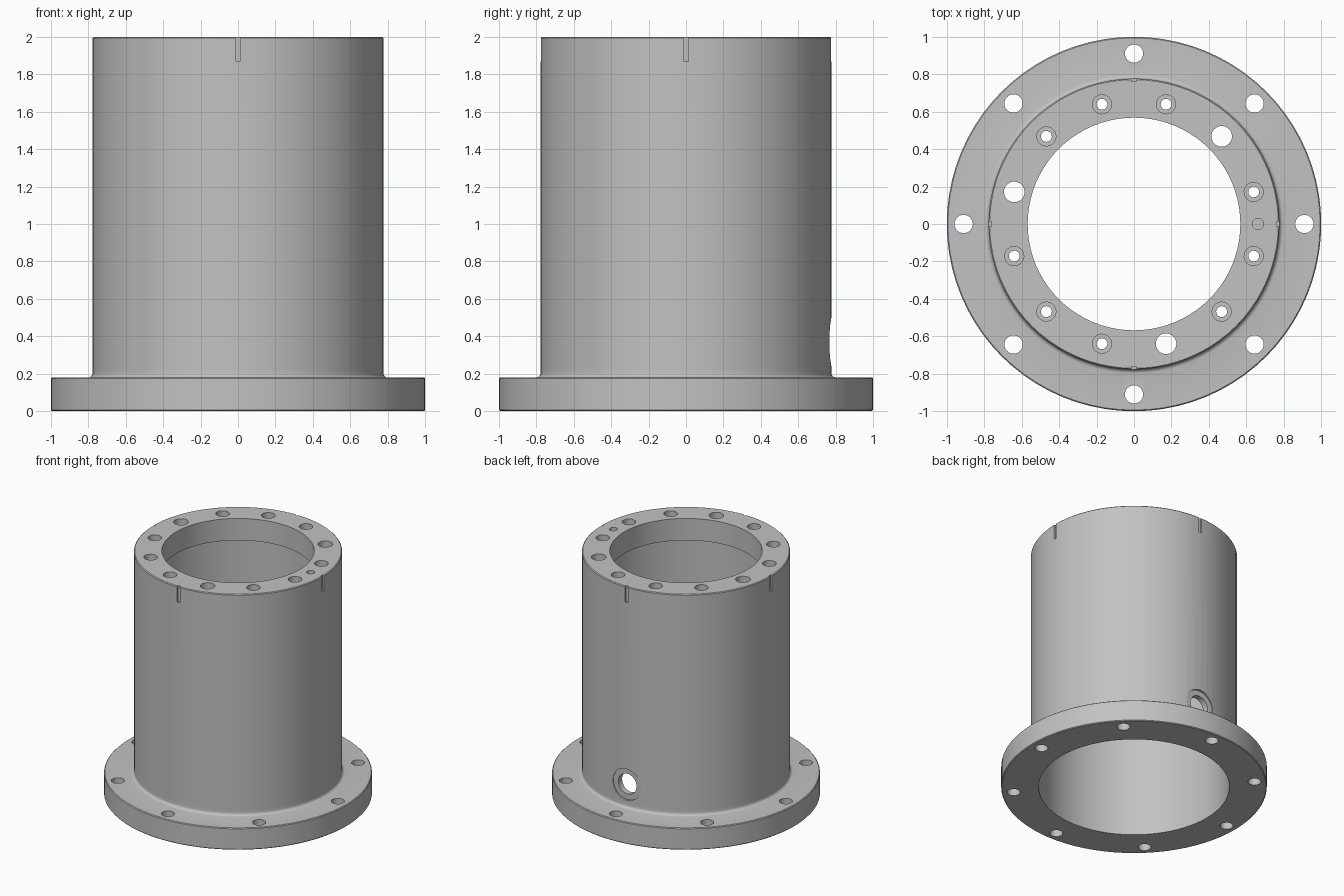
import bpy, bmesh
from math import cos, sin, pi, radians
from mathutils import Matrix, Vector

cube = bpy.data.objects.get("Cube")
if cube:
    bpy.data.objects.remove(cube, do_unlink=True)

metal = bpy.data.materials.new("grey metal")
metal.use_nodes = True
colour = (0.54, 0.54, 0.54, 1)
metal.diffuse_color = colour
metal.node_tree.nodes["Principled BSDF"].inputs["Base Color"].default_value = colour


def lathe(bm, profile, segments, matrix=Matrix()):
    """Revolve a closed (radius, height) profile around z, then place it."""
    rings = []
    for i in range(segments):
        a = 2 * pi * i / segments
        rings.append([bm.verts.new(matrix @ Vector((r * cos(a), r * sin(a), z)))
                      for r, z in profile])
    n = len(profile)
    for i in range(segments):
        one, two = rings[i], rings[(i + 1) % segments]
        for j in range(n):
            k = (j + 1) % n
            if profile[j][0] == 0 and profile[k][0] == 0:
                continue
            bm.faces.new((one[j], two[j], two[k], one[k]))


def make_object(name, bm):
    bmesh.ops.remove_doubles(bm, verts=bm.verts, dist=1e-5)
    bmesh.ops.dissolve_degenerate(bm, edges=bm.edges, dist=1e-6)
    bmesh.ops.recalc_face_normals(bm, faces=bm.faces)
    mesh = bpy.data.meshes.new(name)
    bm.to_mesh(mesh)
    bm.free()
    mesh.materials.append(metal)
    obj = bpy.data.objects.new(name, mesh)
    bpy.context.collection.objects.link(obj)
    return obj


def drill(bm, radius, low, high, matrix):
    lathe(bm, [(0, low), (radius, low), (radius, high), (0, high)], 32, matrix)


def around(radius, degrees):
    a = radians(degrees)
    return Matrix.Translation((radius * cos(a), radius * sin(a), 0))


# Dimensions
WALL, BORE, MOUTH = 0.777, 0.718, 0.568
FLANGE, LIP, FILLET, CHAMFER = 0.18, 1.82, 0.022, 0.006

# Flanged sleeve with an inward lip at the top
fillet = [(WALL + FILLET * (1 - cos(t * pi / 8)),
           FLANGE + FILLET * (1 - sin(t * pi / 8))) for t in range(5)]
profile = [(BORE, 0), (1 - CHAMFER, 0), (1, CHAMFER),
           (1, FLANGE - CHAMFER), (1 - CHAMFER, FLANGE)]
profile += fillet[::-1]
profile += [(WALL, FLANGE + 2 * FILLET), (WALL, 2 - CHAMFER), (WALL - CHAMFER, 2),
            (MOUTH, 2), (MOUTH, LIP), (BORE, LIP)]
bm = bmesh.new()
lathe(bm, profile, 80)
sleeve = make_object("flanged_sleeve", bm)

cuts = bmesh.new()

# Flange bolt holes
for i in range(8):
    drill(cuts, 0.049, -0.1, 0.3, around(0.91, 45 * i))

# Lip holes: every fourth is plain, the rest are counterbored
for i in range(12):
    place = around(0.662, 15 + 30 * i)
    if i % 4 == 1:
        drill(cuts, 0.055, 1.7, 2.1, place)
    else:
        lathe(cuts, [(0, 1.7), (0.029, 1.7), (0.029, 1.89), (0.051, 1.89),
                     (0.051, 2.1), (0, 2.1)], 32, place)

# Blind locating pin hole
drill(cuts, 0.03, 1.9, 2.1, around(0.662, 0))

# Four index slots at the rim
for i in range(4):
    matrix = (Matrix.Rotation(i * pi / 2, 4, "Z")
              @ Matrix.Translation((WALL + 0.035, 0, 1.97))
              @ Matrix.Diagonal((0.1, 0.026, 0.2, 1)))
    bmesh.ops.create_cube(cuts, size=1, matrix=matrix)

# Side port with a flat spot face at the back
port = Matrix.Translation((0, 0, 0.37)) @ Matrix.Rotation(-pi / 2, 4, "X")
lathe(cuts, [(0, 0.6), (0.083, 0.6), (0.083, 0.762), (0.128, 0.762),
             (0.128, 0.9), (0, 0.9)], 40, port)

cutter = make_object("hole_cutter", cuts)
cutter.hide_render = True

# Apply the cuts and shade
bpy.ops.object.select_all(action="DESELECT")
bpy.context.view_layer.objects.active = sleeve
sleeve.select_set(True)
mod = sleeve.modifiers.new("holes", "BOOLEAN")
mod.operation = "DIFFERENCE"
mod.solver = "EXACT"
mod.object = cutter
bpy.ops.object.modifier_apply(modifier=mod.name)
bpy.data.objects.remove(cutter, do_unlink=True)
bpy.ops.object.shade_smooth_by_angle(angle=radians(30))
